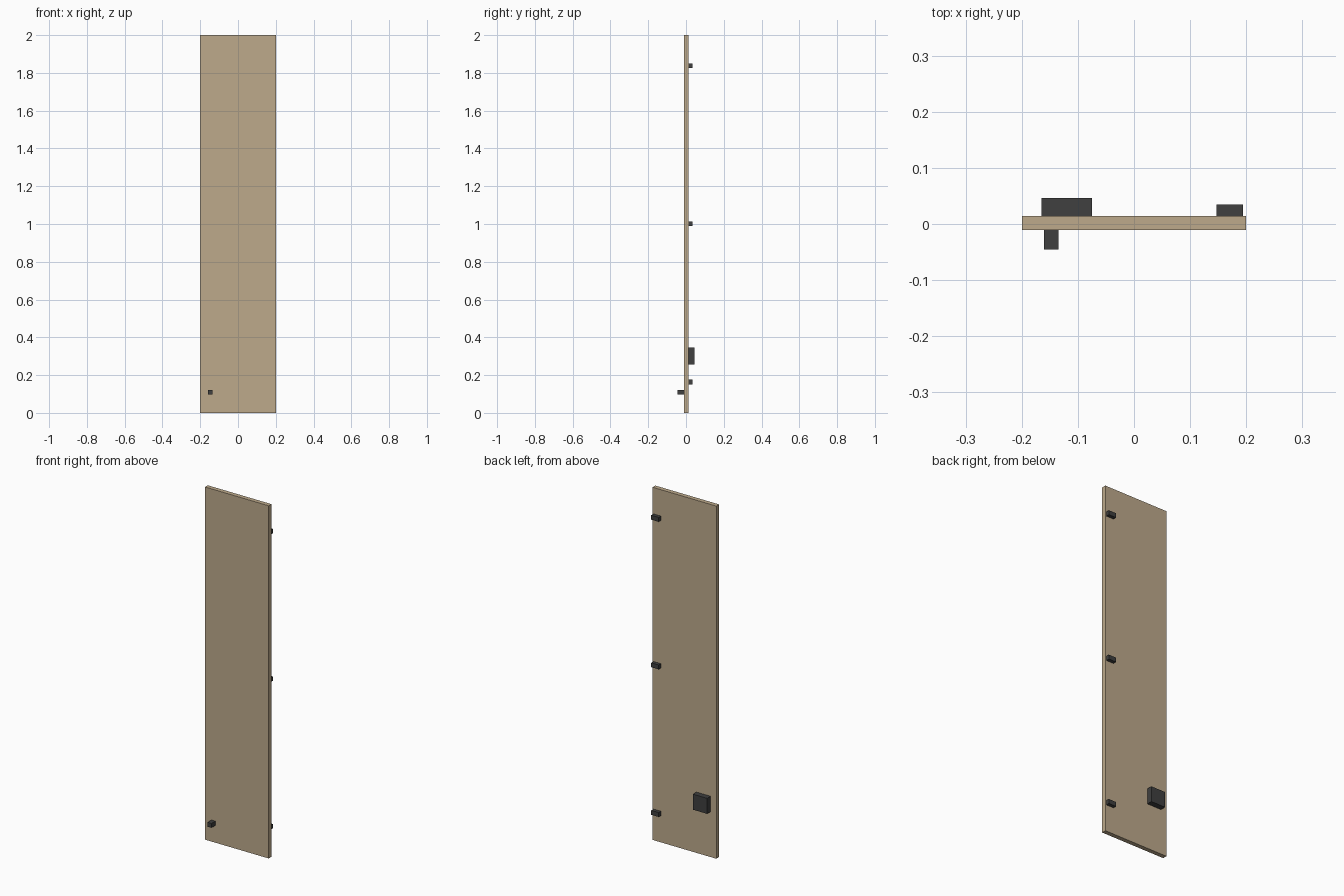
import bpy

if "Cube" in bpy.data.objects:
    bpy.data.objects.remove(bpy.data.objects["Cube"])


def material(name, color):
    m = bpy.data.materials.new(name)
    m.diffuse_color = (*color, 1.0)
    m.use_nodes = True
    m.node_tree.nodes["Principled BSDF"].inputs["Base Color"].default_value = m.diffuse_color
    return m


wood = material("tan_wood", (0.51, 0.40, 0.26))
metal = material("dark_metal", (0.05, 0.05, 0.05))


def box(name, low, high, mat):
    """Axis-aligned box between two corners."""
    centre = [(a + b) / 2 for a, b in zip(low, high)]
    bpy.ops.mesh.primitive_cube_add(size=1, location=centre)
    ob = bpy.context.object
    ob.name = name
    ob.scale = [b - a for a, b in zip(low, high)]
    bpy.ops.object.transform_apply(location=False, rotation=False, scale=True)
    ob.data.materials.append(mat)
    return ob


FRONT, BACK = -0.0105, 0.0145

# Door panel
box("door_panel", (-0.2, FRONT, 0), (0.2, BACK, 2), wood)

# Knob on the front
box("knob", (-0.16, -0.045, 0.097), (-0.135, FRONT, 0.122), metal)

# Lock case on the back
box("lock_case", (-0.165, BACK, 0.257), (-0.075, 0.046, 0.345), metal)

# Three hinges on the back
for label, z in (("lower", 0.164), ("middle", 1.001), ("upper", 1.838)):
    box(label + "_hinge", (0.147, BACK, z - 0.0125), (0.194, 0.0345, z + 0.0125), metal)
